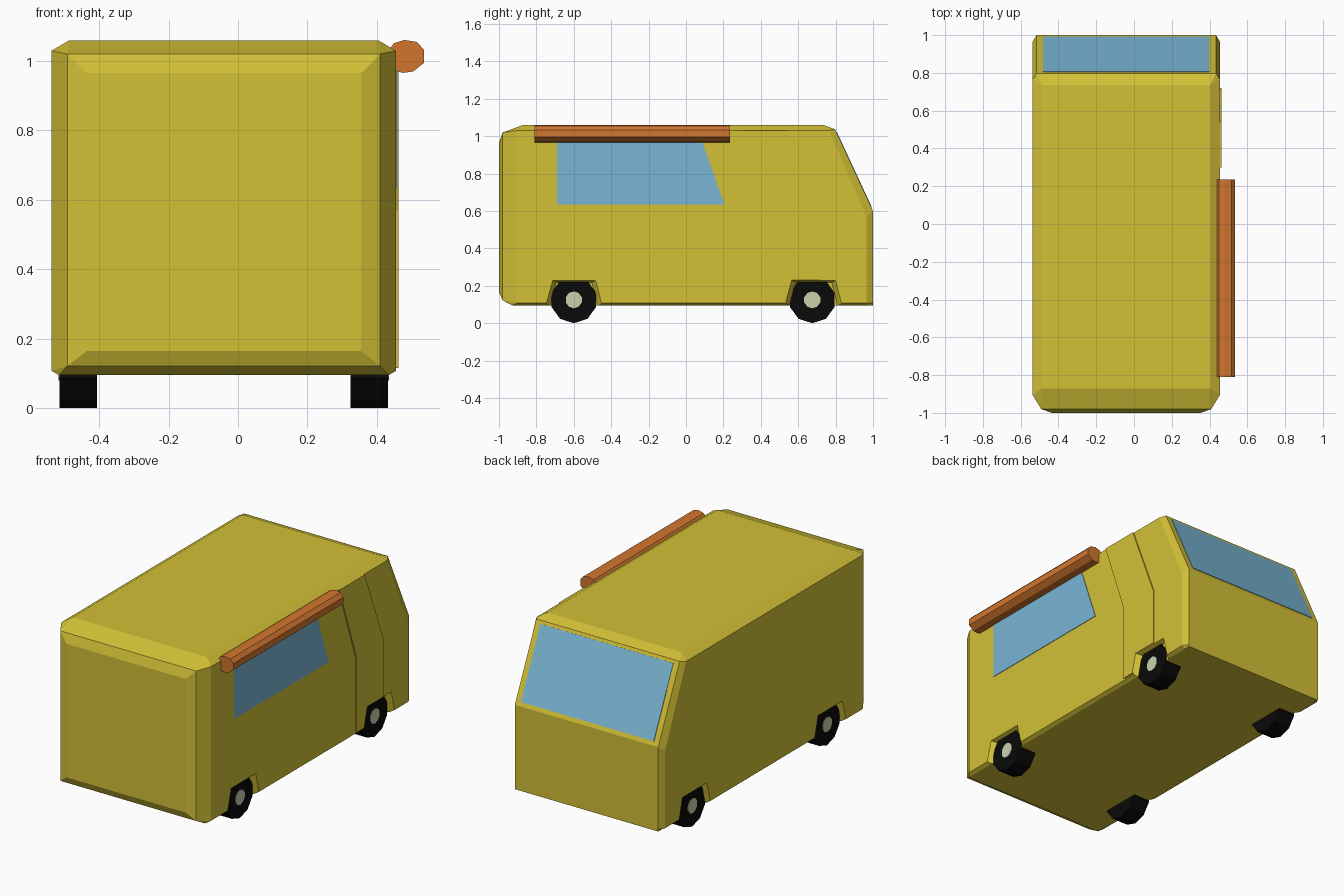
import bpy, bmesh, math

if "Cube" in bpy.data.objects:
    bpy.data.objects.remove(bpy.data.objects["Cube"])

CX = -0.041      # body centre in x (the awning makes the model lopsided)
HALF = 0.496     # half body width


def material(name, rgb):
    m = bpy.data.materials.new(name)
    m.diffuse_color = (*rgb, 1)
    m.use_nodes = True
    m.node_tree.nodes["Principled BSDF"].inputs["Base Color"].default_value = m.diffuse_color
    return m


YELLOW = material("yellow paint", (0.645, 0.527, 0.037))
BLUE = material("window blue", (0.195, 0.46, 0.66))
ORANGE = material("orange awning", (0.64, 0.18, 0.027))
BLACK = material("black tyre", (0.003, 0.003, 0.003))
HUB = material("pale hub", (0.58, 0.65, 0.41))


def finish(name, bm, mat):
    bmesh.ops.recalc_face_normals(bm, faces=bm.faces[:])
    me = bpy.data.meshes.new(name)
    bm.to_mesh(me)
    bm.free()
    ob = bpy.data.objects.new(name, me)
    bpy.context.collection.objects.link(ob)
    if mat:
        me.materials.append(mat)
    return ob


def prism(name, a, b, mat, place, pts, pts_b=None):
    """Loft between two 2D outlines at positions a and b along one axis."""
    bm = bmesh.new()
    ra = [bm.verts.new(place(a, *p)) for p in pts]
    rb = [bm.verts.new(place(b, *p)) for p in (pts_b or pts)]
    n = len(pts)
    bm.faces.new(ra)
    bm.faces.new(rb[::-1])
    for i in range(n):
        j = (i + 1) % n
        bm.faces.new((ra[i], rb[i], rb[j], ra[j]))
    return finish(name, bm, mat)


def along_x(t, u, v):
    return (t, u, v)


def along_y(t, u, v):
    return (u, t, v)


def ngon(cy, cz, r, n):
    return [(cy + r * math.sin(2 * math.pi * i / n),
             cz - r * math.cos(2 * math.pi * i / n)) for i in range(n)]


# Body: half sections (half width, y, z) from floor to roof, back to front
SECTIONS = [
    [(.395, -1, .165), (.395, -1, .165), (.395, -1, .57), (.395, -1, .965), (.395, -1, .965)],
    [(.45, -.98, .122), (.45, -.98, .122), (.45, -.98, .57), (.45, -.98, 1.02), (.45, -.98, 1.02)],
    [(.475, -.93, .095), (.496, -.905, .107), (.496, -.905, .57), (.496, -.905, 1.03), (.445, -.87, 1.06)],
    [(.475, .965, .095), (.496, .965, .107), (.496, .965, .57), (.496, .765, 1.03), (.445, .735, 1.06)],
    [(.475, 1, .095), (.475, 1, .107), (.475, 1, .60), (.475, .797, 1.037), (.475, .797, 1.037)],
]
bm = bmesh.new()
cache = {}


def vert(p, s):
    key = (round(CX + s * p[0], 5), p[1], p[2])
    if key not in cache:
        cache[key] = bm.verts.new(key)
    return cache[key]


def face(*vs):
    vs = list(dict.fromkeys(vs))
    if len(vs) > 2:
        bm.faces.new(vs)


for A, B in zip(SECTIONS, SECTIONS[1:]):
    for s in (-1, 1):
        for i in range(4):
            face(vert(A[i], s), vert(A[i + 1], s), vert(B[i + 1], s), vert(B[i], s))
    for i in (0, 4):     # floor and roof strips
        face(vert(A[i], -1), vert(A[i], 1), vert(B[i], 1), vert(B[i], -1))
for S in (SECTIONS[0], SECTIONS[-1]):     # end walls
    for i in range(4):
        face(vert(S[i], -1), vert(S[i], 1), vert(S[i + 1], 1), vert(S[i + 1], -1))
body = finish("body", bm, YELLOW)

# Raised cab door panel on the right
SIDE = CX + HALF
panel = prism("cab_door_panel", SIDE - .01, SIDE + .007, YELLOW, along_x,
              [(.46, .115), (.72, .115), (.72, .57), (.54, 1.03), (.30, 1.03), (.46, .57)])

# Wheel arches, wheels and hubs
cutters = []
for s, side in ((-1, "left"), (1, "right")):
    for wy, ay, end in ((-.6, -.598, "rear"), (.675, .685, "front")):
        inner = [(ay - .15, 0), (ay + .15, 0), (ay + .095, .217), (ay - .095, .217)]
        outer = [(ay - .20, 0), (ay + .20, 0), (ay + .135, .24), (ay - .135, .24)]
        cutters.append(prism("arch_cutter", CX + s * (HALF - .03), CX + s * (HALF + .03),
                             None, along_x, inner, outer))
        prism(f"{end}_{side}_wheel", CX + s * .365, CX + s * .473, BLACK, along_x,
              ngon(wy, .125, .125, 10))
        prism(f"{end}_{side}_hub", CX + s * .46, CX + s * .476, HUB, along_x,
              ngon(wy, .125, .045, 10))

for ob, cuts in ((body, cutters), (panel, cutters[3:])):
    bpy.context.view_layer.objects.active = ob
    for c in cuts:
        mod = ob.modifiers.new("arch", 'BOOLEAN')
        mod.operation = 'DIFFERENCE'
        mod.solver = 'EXACT'
        mod.object = c
        bpy.ops.object.modifier_apply(modifier=mod.name)
for c in cutters:
    bpy.data.objects.remove(c)

# Side window plate
prism("side_window", SIDE - .004, SIDE + .003, BLUE, along_x,
      [(-.69, .635), (.205, .635), (.085, .975), (-.69, .975)])

# Windscreen plate lying on the sloped front
slope = [(1 + (.797 - 1) * t, .60 + .437 * t) for t in (.05, .96)]
ny, nz = .437 / .482, .203 / .482
strip = [(y + ny * d, z + nz * d) for (y, z), d in
         zip(slope + slope[::-1], (-.004, -.004, .003, .003))]
prism("windscreen", CX - .44, CX + .44, BLUE, along_x, strip)

# Rolled awning along the right roof edge
prism("rolled_awning", -.81, .235, ORANGE, along_y,
      [(.45, .973), (.475, .966), (.505, .97), (.536, .995),
       (.536, 1.033), (.515, 1.055), (.48, 1.061), (.45, 1.052), (.433, 1.03), (.433, 1.0)])
